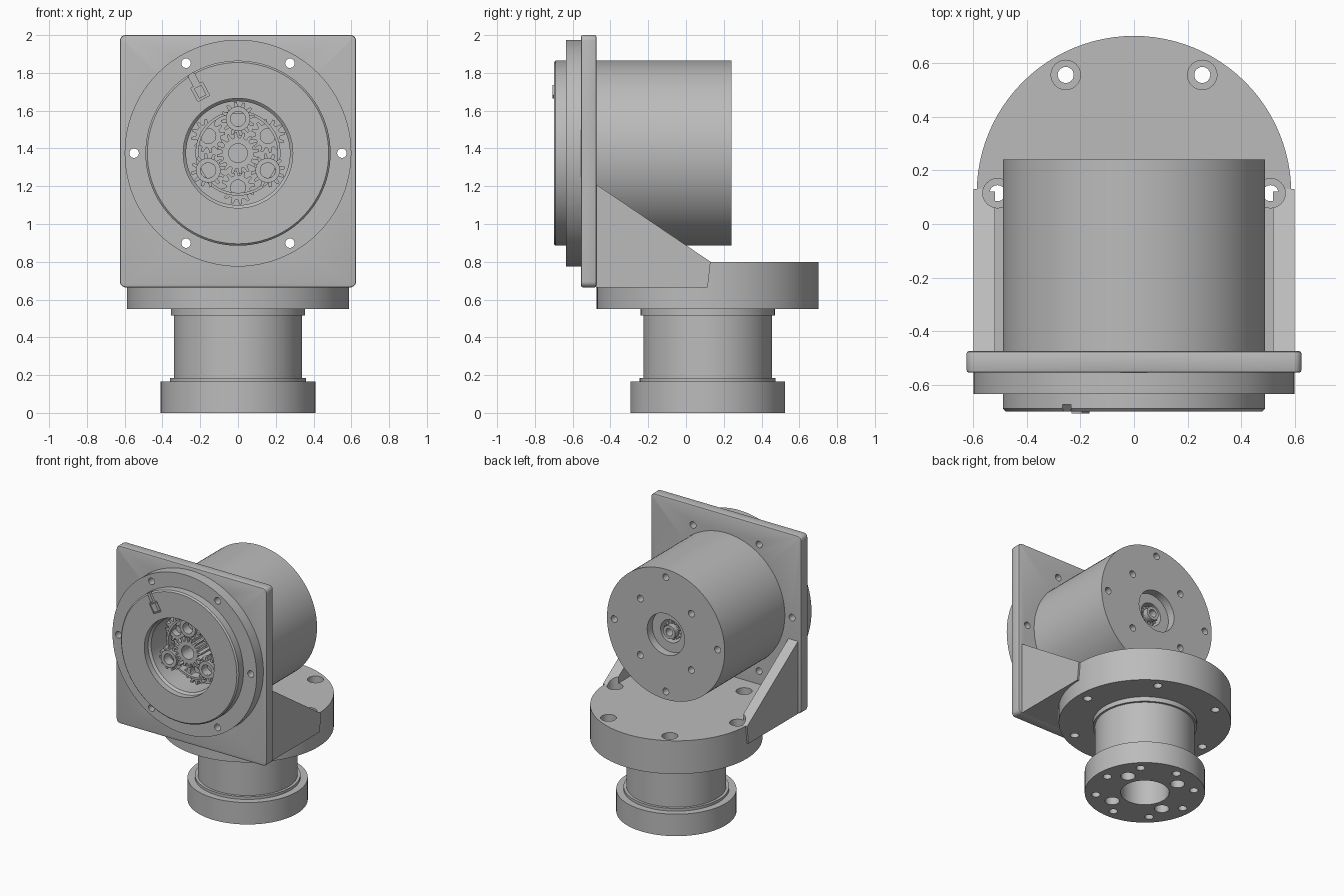
import bpy, bmesh, math
from mathutils import Matrix, Vector

cube = bpy.data.objects.get("Cube")
if cube:
    bpy.data.objects.remove(cube, do_unlink=True)

AXIS_Z = 1.375     # height of the motor axis
BASE_Y = 0.115     # centre of the turntable
MOTOR = Matrix.Translation((0, 0, AXIS_Z)) @ Matrix.Rotation(-math.pi / 2, 4, 'X')  # local z -> +y
BASE = Matrix.Translation((0, BASE_Y, 0))

grey = bpy.data.materials.new("machined_grey")
grey.use_nodes = True
grey.diffuse_color = (0.5, 0.5, 0.5, 1)
grey.node_tree.nodes["Principled BSDF"].inputs["Base Color"].default_value = (0.5, 0.5, 0.5, 1)


def finish(bm, name, matrix=Matrix()):
    bmesh.ops.remove_doubles(bm, verts=bm.verts, dist=1e-5)
    bmesh.ops.recalc_face_normals(bm, faces=bm.faces)
    bm.transform(matrix)
    mesh = bpy.data.meshes.new(name)
    bm.to_mesh(mesh)
    bm.free()
    mesh.materials.append(grey)
    ob = bpy.data.objects.new(name, mesh)
    bpy.context.collection.objects.link(ob)
    return ob


def activate(ob):
    bpy.ops.object.select_all(action='DESELECT')
    ob.select_set(True)
    bpy.context.view_layer.objects.active = ob


def smooth(ob):
    activate(ob)
    bpy.ops.object.shade_smooth_by_angle(angle=math.radians(30))


def lathe(name, profile, matrix, closed=False, steps=96):
    bm = bmesh.new()
    vs = [bm.verts.new((r, 0, h)) for r, h in profile]
    pairs = list(zip(vs, vs[1:])) + ([(vs[-1], vs[0])] if closed else [])
    edges = [bm.edges.new(p) for p in pairs]
    bmesh.ops.spin(bm, geom=vs + edges, axis=(0, 0, 1), cent=(0, 0, 0),
                   angle=2 * math.pi, steps=steps, use_merge=False)
    return finish(bm, name, matrix)


def prism(name, outline, depth, matrix=Matrix()):
    """Extrude a closed xy outline along local z."""
    bm = bmesh.new()
    face = bm.faces.new([bm.verts.new((x, y, 0)) for x, y in outline])
    new = bmesh.ops.extrude_face_region(bm, geom=[face])["geom"]
    bmesh.ops.translate(bm, vec=(0, 0, depth), verts=[v for v in new if isinstance(v, bmesh.types.BMVert)])
    return finish(bm, name, matrix)


def box(name, lo, hi):
    return prism(name, [(lo[0], lo[1]), (hi[0], lo[1]), (hi[0], hi[1]), (lo[0], hi[1])],
                 hi[2] - lo[2], Matrix.Translation((0, 0, lo[2])))


def drills(holes, matrix):
    """One cutter from (radius, x, y, z0, z1) holes."""
    bm = bmesh.new()
    for r, x, y, z0, z1 in holes:
        bmesh.ops.create_cone(bm, cap_ends=True, segments=24, radius1=r, radius2=r, depth=z1 - z0,
                              matrix=Matrix.Translation((x, y, (z0 + z1) / 2)))
    return finish(bm, "cutter", matrix)


def ring(n, dist, r, z0, z1, start=0):
    turn = [math.radians(start + 360 * i / n) for i in range(n)]
    return [(r, dist * math.cos(a), dist * math.sin(a), z0, z1) for a in turn]


def cut(ob, *cutters):
    activate(ob)
    for c in cutters:
        c.hide_render = True
        mod = ob.modifiers.new("cut", 'BOOLEAN')
        mod.operation, mod.solver, mod.object = 'DIFFERENCE', 'EXACT', c
        bpy.ops.object.modifier_apply(modifier=mod.name)
        bpy.data.objects.remove(c, do_unlink=True)


def gear(name, teeth, inner, outer, bore, z0, z1, x=0, y=0, turn=0):
    pts = []
    for i in range(teeth):
        for r, t in ((inner, 0), (inner, 0.4), (outer, 0.55), (outer, 0.85)):
            a = turn + 2 * math.pi * (i + t) / teeth
            pts.append((r * math.cos(a), r * math.sin(a)))
    ob = prism(name, pts, z1 - z0, MOTOR @ Matrix.Translation((x, y, z0)))
    cut(ob, drills([(bore, x, y, z0 - 0.01, z1 + 0.01)], MOTOR))
    return ob


# Motor housing with front bore and rear socket
motor = lathe("motor_housing", [(0, -0.46), (0.275, -0.46), (0.275, -0.64), (0.29, -0.655), (0.29, -0.70),
                                (0.48, -0.70), (0.49, -0.69), (0.49, 0.24), (0.155, 0.24), (0.155, 0.18),
                                (0.085, 0.18), (0.085, 0.08), (0, 0.08)], MOTOR)
cut(motor, drills(ring(4, 0.43, 0.025, 0.18, 0.3), MOTOR),
    drills(ring(4, 0.3, 0.025, 0.18, 0.3, 45), MOTOR))
# Angled connector pocket in the front rim
slot = Matrix.Translation((-0.2, -0.72, 1.7)) @ Matrix.Rotation(math.radians(28), 4, 'Y').inverted()
for lo, hi in (((-0.035, 0, -0.04), (0.035, 0.045, 0.04)), ((-0.018, 0, 0.03), (0.018, 0.045, 0.13))):
    pocket = box("cutter", lo, hi)
    pocket.matrix_world = slot
    bpy.context.view_layer.update()
    cut(motor, pocket)
plug = box("connector_plug", (-0.022, 0.012, -0.03), (0.022, 0.045, 0.03))
plug.matrix_world = slot
smooth(motor)

# Planetary gear train: two stages of three planets around a sun
gear("sun_gear", 16, 0.082, 0.112, 0.05, -0.6, -0.46)
for stage, (front, back, start) in enumerate(((-0.58, -0.53, 90), (-0.51, -0.46, 30))):
    for r, x, y, z0, z1 in ring(3, 0.182, 0.04, front, back, -start):
        gear("planet_gear", 12, 0.065, 0.09, r, z0, z1, x, y)
        if stage == 0:
            smooth(lathe("planet_hub", [(0.04, front - 0.02), (0.065, front - 0.02), (0.065, back), (0.04, back)],
                         MOTOR @ Matrix.Translation((x, y, 0)), True, 32))
smooth(lathe("carrier_ring", [(0.21, -0.53), (0.225, -0.53), (0.225, -0.46), (0.21, -0.46)], MOTOR, True))

# Output gear in the rear socket
gear("rear_spline", 14, 0.05, 0.07, 0.03, 0.08, 0.16)
smooth(lathe("rear_shaft", [(0.028, 0.08), (0.05, 0.08), (0.05, 0.2), (0.028, 0.2)], MOTOR, True, 32))

# Clamp flange in front of the plate
bolt_holes = ring(6, 0.55, 0.025, -0.8, 0)
flange = lathe("clamp_flange", [(0.485, -0.635), (0.6, -0.635), (0.6, -0.555), (0.485, -0.555)], MOTOR, True)
cut(flange, drills(bolt_holes, MOTOR))
smooth(flange)

# Upright mounting plate
plate = box("mounting_plate", (-0.625, -0.555, 0.665), (0.625, -0.475, 2.0))
bm = bmesh.new()
bm.from_mesh(plate.data)
corners = [e for e in bm.edges if abs(e.verts[0].co.y - e.verts[1].co.y) > 0.01]
bmesh.ops.bevel(bm, geom=corners, offset=0.03, segments=5, profile=0.5, affect='EDGES')
rims = [e for e in bm.edges if abs(e.verts[0].co.y - e.verts[1].co.y) < 0.001]
bmesh.ops.bevel(bm, geom=rims, offset=0.008, segments=2, profile=0.5, affect='EDGES')
bm.to_mesh(plate.data)
bm.free()
cut(plate, drills([(0.485, 0, 0, -0.7, -0.3)], MOTOR), drills(bolt_holes, MOTOR))
smooth(plate)

# Turntable disc joined to the plate by a block
counterbores = ring(6, 0.51, 0.055, 0.72, 1.3)
through = ring(6, 0.51, 0.03, 0.5, 0.75)
block = box("bracket_block", (-0.59, -0.476, 0.665), (0.59, BASE_Y, 0.8))
disc = lathe("turntable_disc", [(0, 0.55), (0.5875, 0.55), (0.5875, 0.8), (0, 0.8)], BASE)
for part in (disc, block):
    cut(part, drills(counterbores, BASE), drills(through, BASE))
    smooth(part)

# Triangular side ribs, extruded along x
to_x = Matrix(((0, 0, 1, 0), (1, 0, 0, 0), (0, 1, 0, 0), (0, 0, 0, 1)))
for side, x in (("left", 0.52), ("right", -0.6)):
    rib = prism(side + "_rib", [(-0.476, 0.665), (BASE_Y, 0.665), (0.13, 0.8), (-0.476, 1.21)], 0.08,
                Matrix.Translation((x, 0, 0)) @ to_x)
    cut(rib, drills(counterbores, BASE))
    smooth(rib)

# Neck and drilled foot
foot = lathe("neck_and_foot", [(0, 0.3), (0.165, 0.3), (0.165, 0), (0.41, 0), (0.41, 0.165), (0.36, 0.165),
                               (0.36, 0.185), (0.34, 0.185), (0.34, 0.515), (0.355, 0.515), (0.355, 0.56),
                               (0, 0.56)], BASE)
cut(foot, drills(ring(8, 0.335, 0.03, -0.1, 0.1), BASE), drills(ring(4, 0.25, 0.05, -0.1, 0.1, 22.5), BASE))
smooth(foot)
